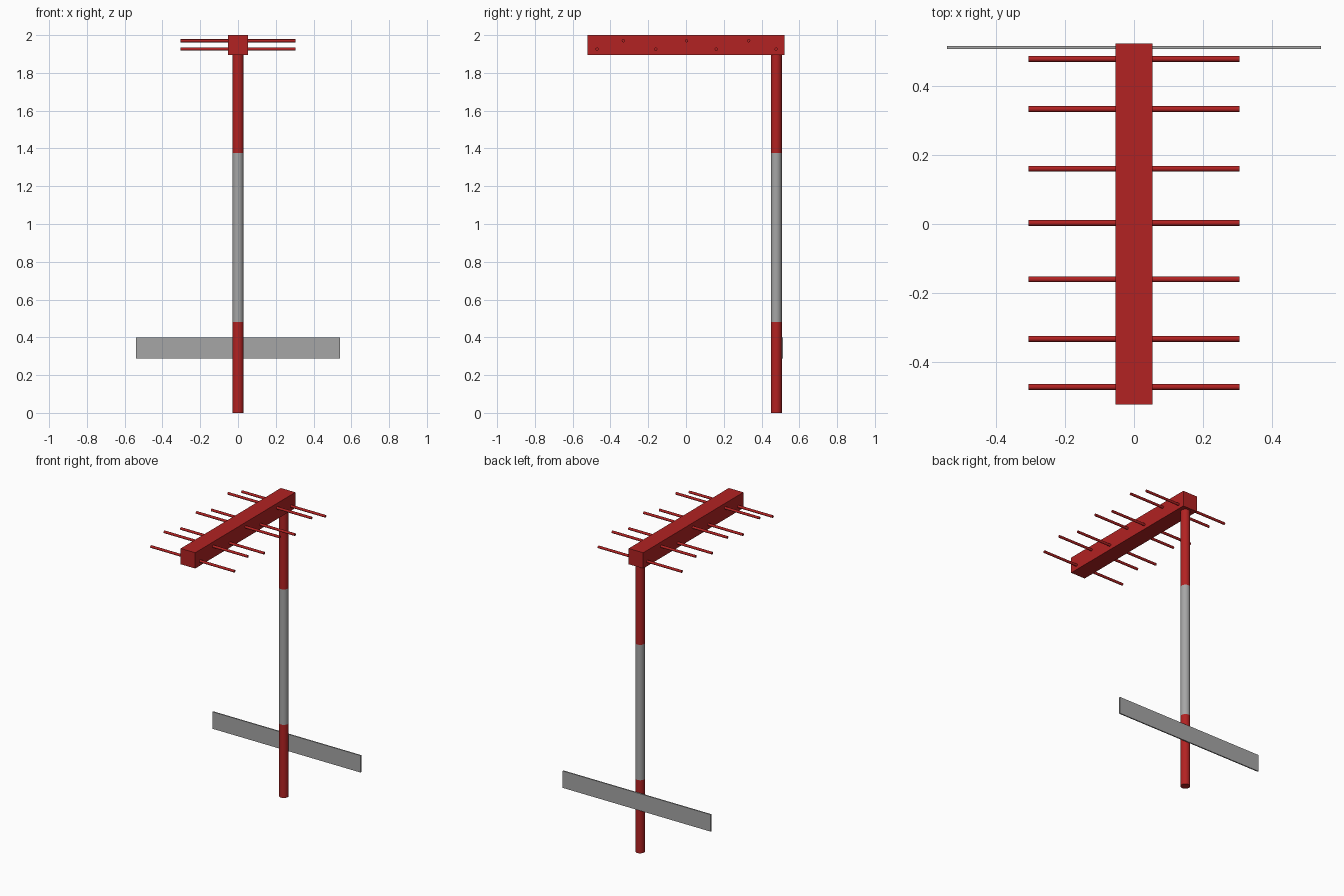
import bpy, bmesh, math
from mathutils import Matrix

if "Cube" in bpy.data.objects:
    bpy.data.objects.remove(bpy.data.objects["Cube"])


def material(name, rgb):
    m = bpy.data.materials.new(name)
    m.diffuse_color = (*rgb, 1)
    m.use_nodes = True
    m.node_tree.nodes["Principled BSDF"].inputs["Base Color"].default_value = m.diffuse_color
    return m


RED = material("red paint", (0.445, 0.016, 0.016))
GREY = material("grey metal", (0.38, 0.38, 0.38))


def finish(name, bm, mats, smooth=False):
    bmesh.ops.recalc_face_normals(bm, faces=bm.faces)
    mesh = bpy.data.meshes.new(name)
    bm.to_mesh(mesh)
    bm.free()
    for m in mats:
        mesh.materials.append(m)
    ob = bpy.data.objects.new(name, mesh)
    bpy.context.collection.objects.link(ob)
    if smooth:
        bpy.ops.object.select_all(action='DESELECT')
        ob.select_set(True)
        bpy.context.view_layer.objects.active = ob
        bpy.ops.object.shade_smooth_by_angle(angle=math.radians(40))
    return ob


def box(name, lo, hi, mat):
    bm = bmesh.new()
    bmesh.ops.create_cube(bm, size=1)
    for v in bm.verts:
        v.co = [lo[i] + (v.co[i] + 0.5) * (hi[i] - lo[i]) for i in range(3)]
    return finish(name, bm, [mat])


def cylinder(bm, radius, length, matrix, sides):
    bmesh.ops.create_cone(bm, cap_ends=True, segments=sides, radius1=radius,
                          radius2=radius, depth=length, matrix=matrix)


# Post: one tube cut at two heights, with a grey middle band
POST_Y, POST_H, BAND = 0.478, 1.90, (0.482, 1.375)
bm = bmesh.new()
cylinder(bm, 0.029, POST_H, Matrix.Translation((0, POST_Y, POST_H / 2)), 32)
for z in BAND:
    bmesh.ops.bisect_plane(bm, geom=bm.verts[:] + bm.edges[:] + bm.faces[:],
                           plane_co=(0, 0, z), plane_no=(0, 0, 1))
for f in bm.faces:
    f.material_index = int(BAND[0] < f.calc_center_median().z < BAND[1])
finish("post", bm, [RED, GREY], smooth=True)

# Square boom on top of the post
box("boom", (-0.053, -0.522, 1.896), (0.053, 0.522, 2.0), RED)

# Cross rods through the boom, alternating low and high
for i, y in enumerate((-0.471, -0.332, -0.16, 0.003, 0.16, 0.332, 0.477)):
    bm = bmesh.new()
    z = 1.970 if i % 2 else 1.926
    cylinder(bm, 0.0083, 0.61,
             Matrix.Translation((0, y, z)) @ Matrix.Rotation(math.pi / 2, 4, 'Y'), 16)
    finish(f"cross_rod_{i + 1}", bm, [RED], smooth=True)

# Thin flat plate fixed to the back of the post
box("back_plate", (-0.54, 0.506, 0.288), (0.54, 0.514, 0.40), GREY)
